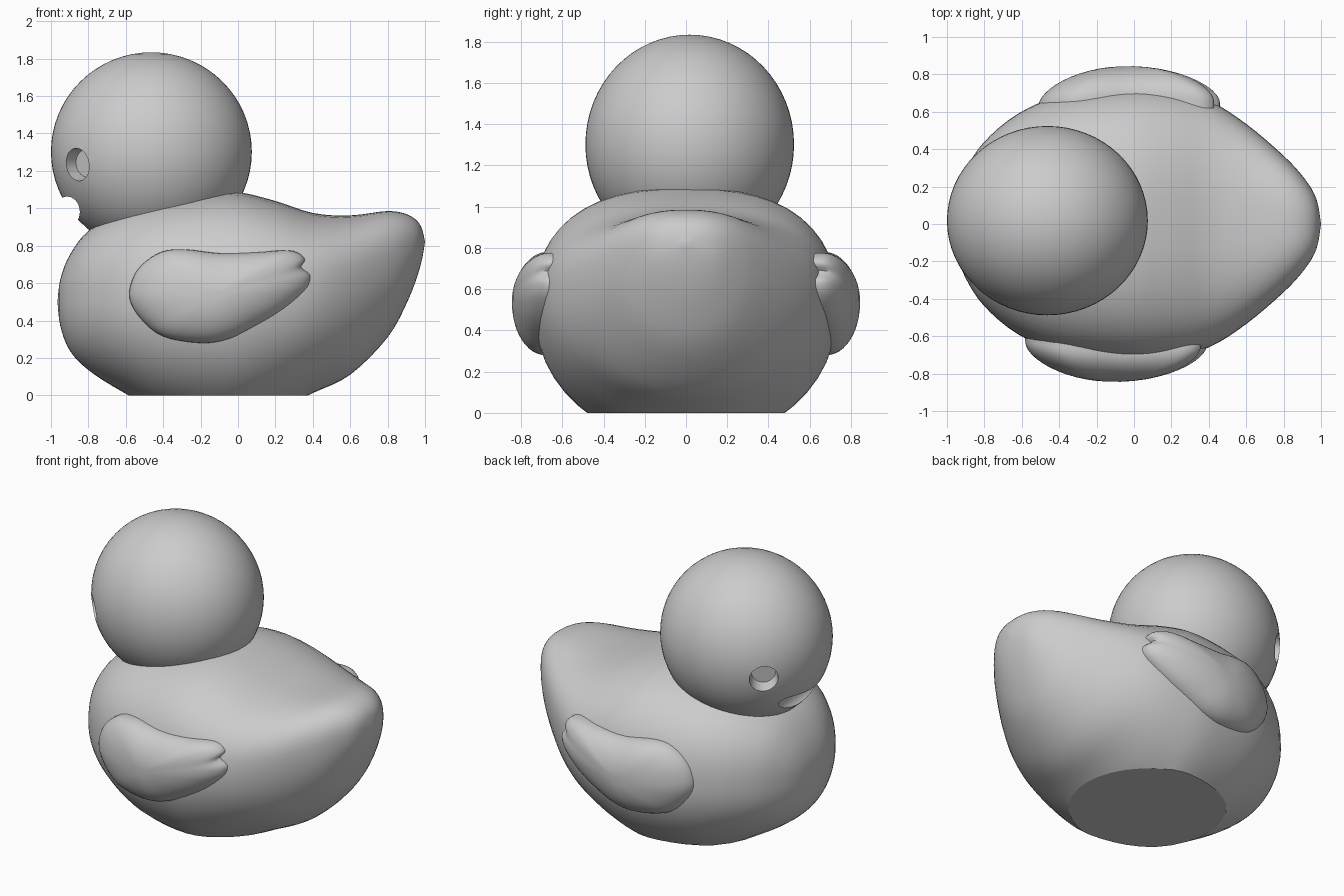
import bpy, bmesh, math
from mathutils import Vector

if "Cube" in bpy.data.objects:
    bpy.data.objects.remove(bpy.data.objects["Cube"], do_unlink=True)

grey = bpy.data.materials.new("plain_grey")
grey.use_nodes = True
colour = (0.6, 0.6, 0.6, 1)
grey.diffuse_color = colour
grey.node_tree.nodes["Principled BSDF"].inputs["Base Color"].default_value = colour


def finish(name, bm):
    bmesh.ops.recalc_face_normals(bm, faces=bm.faces)
    mesh = bpy.data.meshes.new(name)
    bm.to_mesh(mesh)
    bm.free()
    mesh.materials.append(grey)
    ob = bpy.data.objects.new(name, mesh)
    bpy.context.collection.objects.link(ob)
    return ob


def activate(ob):
    bpy.ops.object.select_all(action='DESELECT')
    ob.select_set(True)
    bpy.context.view_layer.objects.active = ob


def smooth(ob, degrees=35):
    activate(ob)
    bpy.ops.object.shade_smooth_by_angle(angle=math.radians(degrees))


def spline(keys, steps, closed=False):
    """Smooth curve through the given key points."""
    n = len(keys)
    pts = [Vector(k) for k in keys]
    get = (lambda i: pts[i % n]) if closed else (lambda i: pts[max(0, min(n - 1, i))])
    out = []
    for i in range(n if closed else n - 1):
        a, b, c, d = (get(i + k) for k in (-1, 0, 1, 2))
        for s in range(steps):
            t = s / steps
            out.append(0.5 * (2 * b + (c - a) * t + (2 * a - 5 * b + 4 * c - d) * t ** 2
                              + (3 * b - a - 3 * c + d) * t ** 3))
    return out if closed else out + [pts[-1]]


def bridge(bm, rings):
    for r, q in zip(rings, rings[1:]):
        for i in range(len(r)):
            j = (i + 1) % len(r)
            bm.faces.new((r[i], r[j], q[j], q[i]))


# Body: lofted along x; each station is (x, top, bottom, widest height, half width)
stations = [
    (-.965, .50, .50, .50, 0), (-.95, .62, .37, .50, .15), (-.90, .75, .24, .50, .29),
    (-.80, .88, .135, .50, .44), (-.62, .99, .02, .50, .59), (-.38, 1.06, -.10, .50, .69),
    (-.05, 1.09, -.15, .50, .735), (.18, 1.045, -.09, .53, .72), (.40, .975, .012, .57, .66),
    (.60, .962, .11, .63, .535), (.80, .985, .31, .71, .365), (.91, .965, .51, .77, .245),
    (.975, .91, .69, .80, .135), (1.0, .82, .82, .82, 0)]


def loft():
    def signed(v, p):
        return math.copysign(abs(v) ** p, v)
    curve = []
    for a in spline([s[:3] for s in stations], 4):
        curve.append(list(a))
    for c, b in zip(curve, spline([s[2:] for s in stations], 4)):
        c += [b[1], max(b[2], 0)]
    bm = bmesh.new()
    rings = []
    count = 48
    for x, top, bottom, mid, w in curve[1:-1]:
        ring = []
        for i in range(count):
            a = math.tau * i / count
            s = math.sin(a)
            # Upper half is fuller than an ellipse
            power = .8 if s > 0 else .97
            z = mid + signed(s, power) * ((top - mid) if s > 0 else (mid - bottom))
            ring.append(bm.verts.new((x, w * signed(math.cos(a), power), z)))
        rings.append(ring)
    bridge(bm, rings)
    for row, ring in ((curve[0], rings[0]), (curve[-1], rings[-1])):
        tip = bm.verts.new((row[0], 0, row[3]))
        for i in range(count):
            bm.faces.new((ring[i], ring[(i + 1) % count], tip))
    # Flat base
    cut = bmesh.ops.bisect_plane(bm, geom=bm.verts[:] + bm.edges[:] + bm.faces[:],
                                 plane_co=(0, 0, 0), plane_no=(0, 0, -1), clear_outer=True)
    rim = [e for e in cut["geom_cut"] if isinstance(e, bmesh.types.BMEdge)]
    bmesh.ops.holes_fill(bm, edges=rim, sides=0)
    return bm


smooth(finish("body", loft()), 24)


# Head and its sockets
def ellipsoid(name, centre, radii, segs=64):
    bm = bmesh.new()
    bmesh.ops.create_uvsphere(bm, u_segments=segs, v_segments=segs // 2, radius=1)
    bmesh.ops.scale(bm, vec=radii, verts=bm.verts)
    bmesh.ops.translate(bm, vec=centre, verts=bm.verts)
    return finish(name, bm)


def carve(target, cutter):
    cutter.hide_render = True
    mod = target.modifiers.new("socket", 'BOOLEAN')
    mod.operation = 'DIFFERENCE'
    mod.solver = 'EXACT'
    mod.object = cutter
    activate(target)
    bpy.ops.object.modifier_apply(modifier=mod.name)
    bpy.data.objects.remove(cutter, do_unlink=True)


head = ellipsoid("head", (-.463, .018, 1.302), (.537, .506, .532))
carve(head, ellipsoid("beak_socket_cutter", (-.89, .018, 1.005), (.065, .27, .078), 32))
for side, x, y in ((-1, -.86, .325), (1, -.835, .345)):
    out = Vector((-.6, side * .8, -.08)).normalized()
    spot = Vector((x, .018 + side * y, 1.233))
    bm = bmesh.new()
    bmesh.ops.create_cone(bm, cap_ends=True, segments=28, radius1=.075, radius2=.105, depth=.2)
    bmesh.ops.rotate(bm, matrix=out.to_track_quat('Z', 'Y').to_matrix(), verts=bm.verts)
    bmesh.ops.translate(bm, vec=spot + out * .01, verts=bm.verts)
    carve(head, finish("eye_socket_cutter", bm))
smooth(head)

# Wings: puffed outlines with a notch at the rear tip
outline = [
    (-.58, .52), (-.56, .63), (-.5, .71), (-.4, .77), (-.28, .78), (-.1, .76), (.1, .765),
    (.27, .775), (.345, .745), (.375, .69), (.39, .63), (.36, .56), (.25, .46), (.1, .37),
    (-.05, .30), (-.2, .28), (-.4, .315), (-.52, .41)]


def wing(name, side, shift):
    bm = bmesh.new()
    cx, cz = -.14, .53
    rings = []
    points = spline(outline, 4, closed=True)
    levels = 12
    for k in range(levels):
        angle = math.pi / 2 * k / levels
        t, height = math.cos(angle), math.sin(angle)
        ring = []
        for p in points:
            x, z = cx + (p.x - cx) * t, cz + (p.y - cz) * t
            if p.x > .3:
                x -= .04 * t ** 10 * math.exp(-((p.y - .685) / .025) ** 2)
            y = .685 - .2 * (x + .05) ** 2 + .16 * height
            ring.append(bm.verts.new((x + shift, side * y, z)))
        rings.append(ring)
    # Root sunk into the body
    root = [bm.verts.new((v.co.x, side * .5, v.co.z)) for v in rings[0]]
    bridge(bm, [root] + rings)
    bm.faces.new(root)
    bm.faces.new(rings[-1])
    smooth(finish(name, bm), 50)


wing("right_wing", -1, 0)
wing("left_wing", 1, .07)
